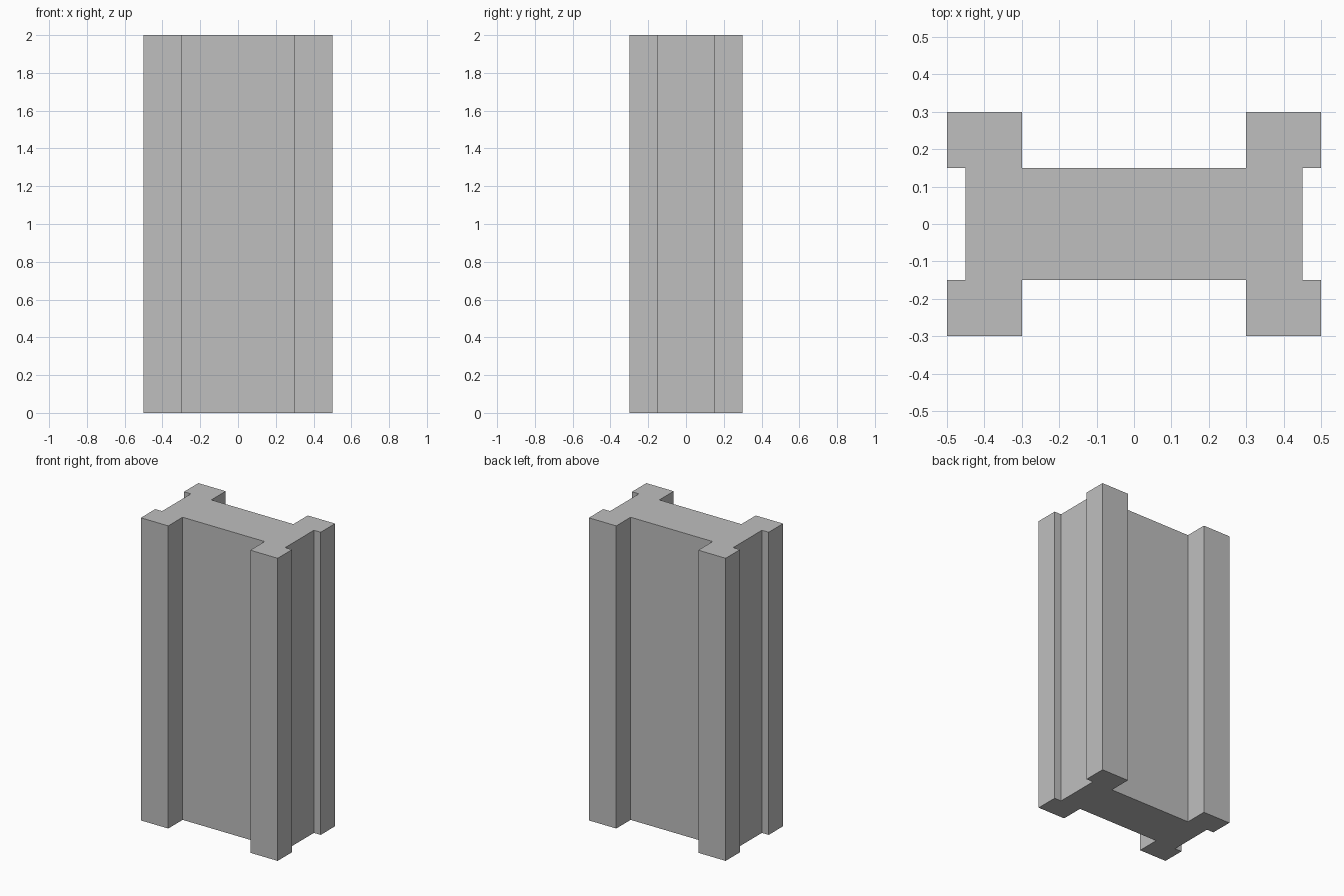
import bpy
import bmesh

cube = bpy.data.objects.get("Cube")
if cube:
    bpy.data.objects.remove(cube, do_unlink=True)

HEIGHT = 2.0

# Plain grey material
grey = bpy.data.materials.new("plain grey")
grey.use_nodes = True
colour = (0.52, 0.52, 0.52, 1.0)
grey.diffuse_color = colour
grey.node_tree.nodes["Principled BSDF"].inputs["Base Color"].default_value = colour

# One quarter of the column's cross-section, mirrored around to a closed outline
quarter = [(0.45, 0.15), (0.5, 0.15), (0.5, 0.3), (0.3, 0.3), (0.3, 0.15)]
half = quarter + [(-x, y) for x, y in reversed(quarter)]
outline = half + [(x, -y) for x, y in reversed(half)]

# Column: the outline extruded to full height
bm = bmesh.new()
base = bm.faces.new([bm.verts.new((x, y, 0)) for x, y in outline])
result = bmesh.ops.extrude_face_region(bm, geom=[base], use_keep_orig=True)
top = [v for v in result["geom"] if isinstance(v, bmesh.types.BMVert)]
bmesh.ops.translate(bm, verts=top, vec=(0, 0, HEIGHT))
bmesh.ops.recalc_face_normals(bm, faces=bm.faces)

mesh = bpy.data.meshes.new("grooved_column")
bm.to_mesh(mesh)
bm.free()
mesh.materials.append(grey)
column = bpy.data.objects.new("grooved_column", mesh)
bpy.context.collection.objects.link(column)
